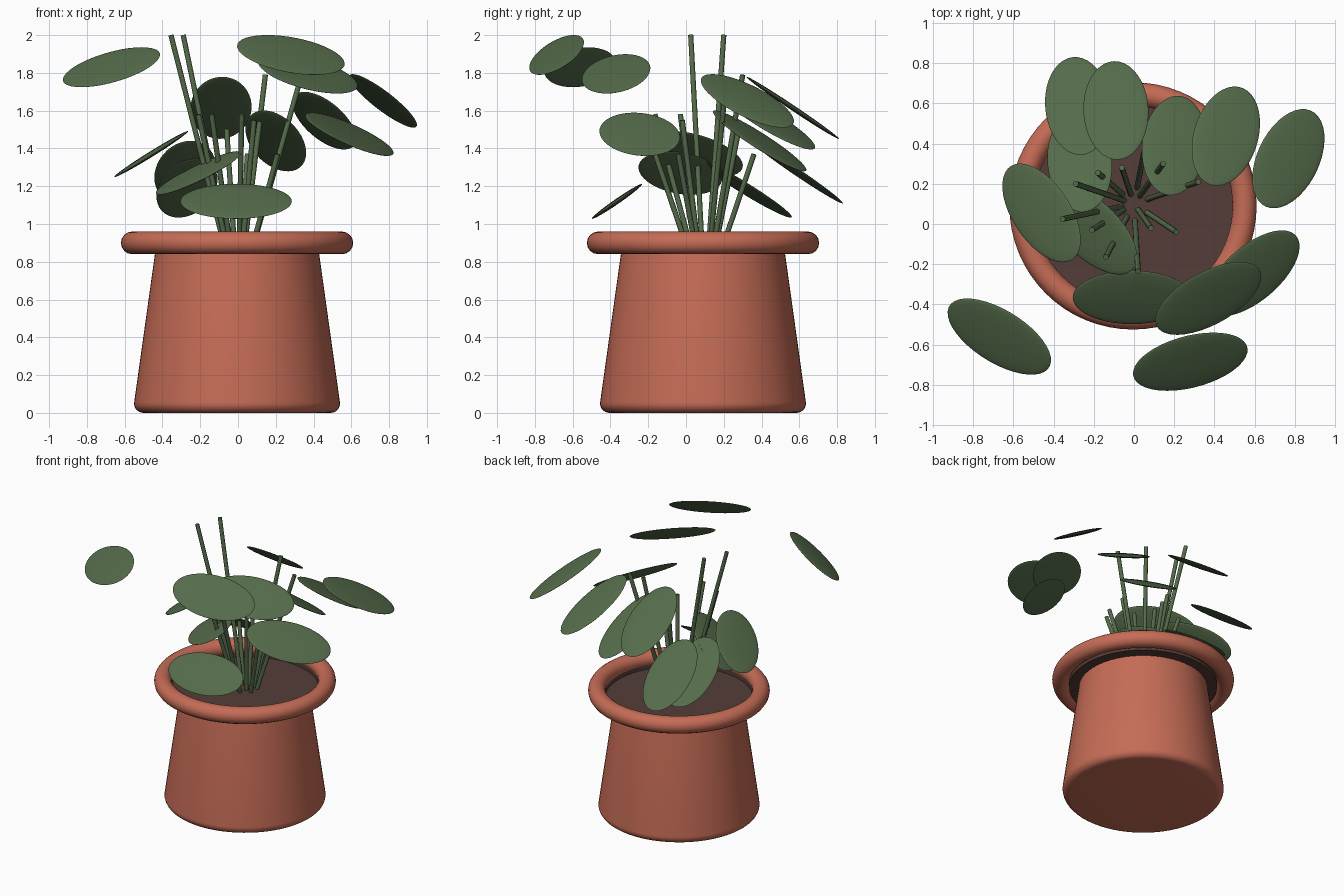
import bpy, bmesh, math
from mathutils import Vector, Matrix

if "Cube" in bpy.data.objects:
    bpy.data.objects.remove(bpy.data.objects["Cube"], do_unlink=True)

AXIS = Vector((-0.005, 0.09, 0))   # centre line of the pot


def material(name, rgb):
    mat = bpy.data.materials.new(name)
    mat.use_nodes = True
    colour = (*rgb, 1)
    mat.diffuse_color = colour
    mat.node_tree.nodes["Principled BSDF"].inputs["Base Color"].default_value = colour
    return mat


terracotta = material("terracotta", (0.56, 0.15, 0.093))
earth = material("dark earth", (0.09, 0.048, 0.04))
green = material("leaf green", (0.09, 0.148, 0.069))


def finish(bm, name, mat, angle=40):
    bmesh.ops.recalc_face_normals(bm, faces=bm.faces)
    mesh = bpy.data.meshes.new(name)
    bm.to_mesh(mesh)
    bm.free()
    mesh.materials.append(mat)
    obj = bpy.data.objects.new(name, mesh)
    bpy.context.collection.objects.link(obj)
    bpy.ops.object.select_all(action="DESELECT")
    obj.select_set(True)
    bpy.context.view_layer.objects.active = obj
    bpy.ops.object.shade_smooth_by_angle(angle=math.radians(angle))
    return obj


def revolve(name, profile, mat, closed=False, steps=64):
    """Spin a (radius, height) profile around the pot's centre line."""
    bm = bmesh.new()
    verts = [bm.verts.new(AXIS + Vector((r, 0, z))) for r, z in profile]
    pairs = list(zip(verts, verts[1:]))
    if closed:
        pairs.append((verts[-1], verts[0]))
    edges = [bm.edges.new(p) for p in pairs]
    bmesh.ops.spin(bm, geom=verts + edges, cent=AXIS, axis=(0, 0, 1),
                   angle=math.tau, steps=steps, use_duplicate=False)
    bmesh.ops.remove_doubles(bm, verts=bm.verts, dist=1e-4)
    return finish(bm, name, mat)


def arc(cr, cz, radius, start, end, count):
    angles = [math.radians(start + (end - start) * i / (count - 1)) for i in range(count)]
    return [(cr + radius * math.cos(a), cz + radius * math.sin(a)) for a in angles]


# Pot body: wide rounded foot, tapering upward
foot = arc(0.495, 0.05, 0.05, -90, 8, 8)
revolve("pot_body", [(0, 0)] + foot + [(0.435, 0.84), (0, 0.84)], terracotta)

# Rolled rim
revolve("pot_rim", arc(0.555, 0.9, 0.06, 0, 337.5, 16), terracotta, closed=True)

# Soil tray, lining the inside of the rim
revolve("soil", [(0, 0.846), (0.5, 0.846), (0.5, 0.9)], earth)

# Stems fan out from one point deep in the pot
ROOT = Vector((0, 0.1, 0.6))
STEM_TIPS = [
    (-0.29, 0.2, 2), (-0.355, 0.025, 2), (0.145, 0.3, 1.79), (0.32, 0.21, 1.73),
    (0.02, -0.235, 1.58), (0.085, -0.02, 1.55), (-0.21, -0.03, 1.58),
    (-0.14, -0.165, 1.58), (-0.18, 0.255, 1.37), (0.21, -0.04, 1.37),
    (0.05, 0.36, 1.37), (-0.06, 0.28, 1.5),
]
for i, tip in enumerate(STEM_TIPS, 1):
    line = Vector(tip) - ROOT
    place = Matrix.Translation(ROOT + line / 2) @ line.to_track_quat("Z", "Y").to_matrix().to_4x4()
    bm = bmesh.new()
    bmesh.ops.create_cone(bm, cap_ends=True, segments=12, radius1=0.014, radius2=0.014,
                          depth=line.length, matrix=place)
    finish(bm, f"stem_{i}", green)

# Leaves: flattened ellipsoids (centre, slope along x and y, heading of long axis)
LEAVES = [
    ((-0.67, -0.56, 1.83), 0.51, 0.55, -30),
    ((0.28, -0.685, 1.895), -0.31, 0.71, 13),
    ((0.37, -0.37, 1.795), -0.47, 0.57, 27),
    ((0.59, -0.245, 1.475), -0.62, 0.35, 38),
    ((-0.01, -0.365, 1.12), 0, 0.69, 0),
    ((-0.46, 0.055, 1.37), 0.64, 0.03, 127),
    ((-0.21, -0.03, 1.27), 0.62, 0.25, -41),
    ((-0.28, 0.587, 1.275), 0.1, -0.67, 96),
    ((-0.09, 0.565, 1.615), 0, -0.67, 92),
    ((0.2, 0.39, 1.44), -0.3, -0.6, 80),
    ((0.457, 0.437, 1.547), -0.37, -0.5, 70),
    ((0.768, 0.325, 1.652), -0.56, -0.27, 60),
    ((-0.27, 0.31, 1.19), 0.2, -0.6, 97),
]
for i, (centre, sx, sy, heading) in enumerate(LEAVES, 1):
    c, s = math.cos(math.radians(heading)), math.sin(math.radians(heading))
    along = Vector((c, s, sx * c + sy * s)).normalized()
    normal = Vector((-sx, -sy, 1)).normalized()
    across = normal.cross(along)
    turn = Matrix((along, across, normal)).transposed().to_4x4()
    place = Matrix.Translation(centre) @ turn @ Matrix.Diagonal((0.295, 0.162, 0.014, 1))
    bm = bmesh.new()
    bmesh.ops.create_uvsphere(bm, u_segments=40, v_segments=20, radius=1, matrix=place)
    finish(bm, f"leaf_{i}", green, 60)
